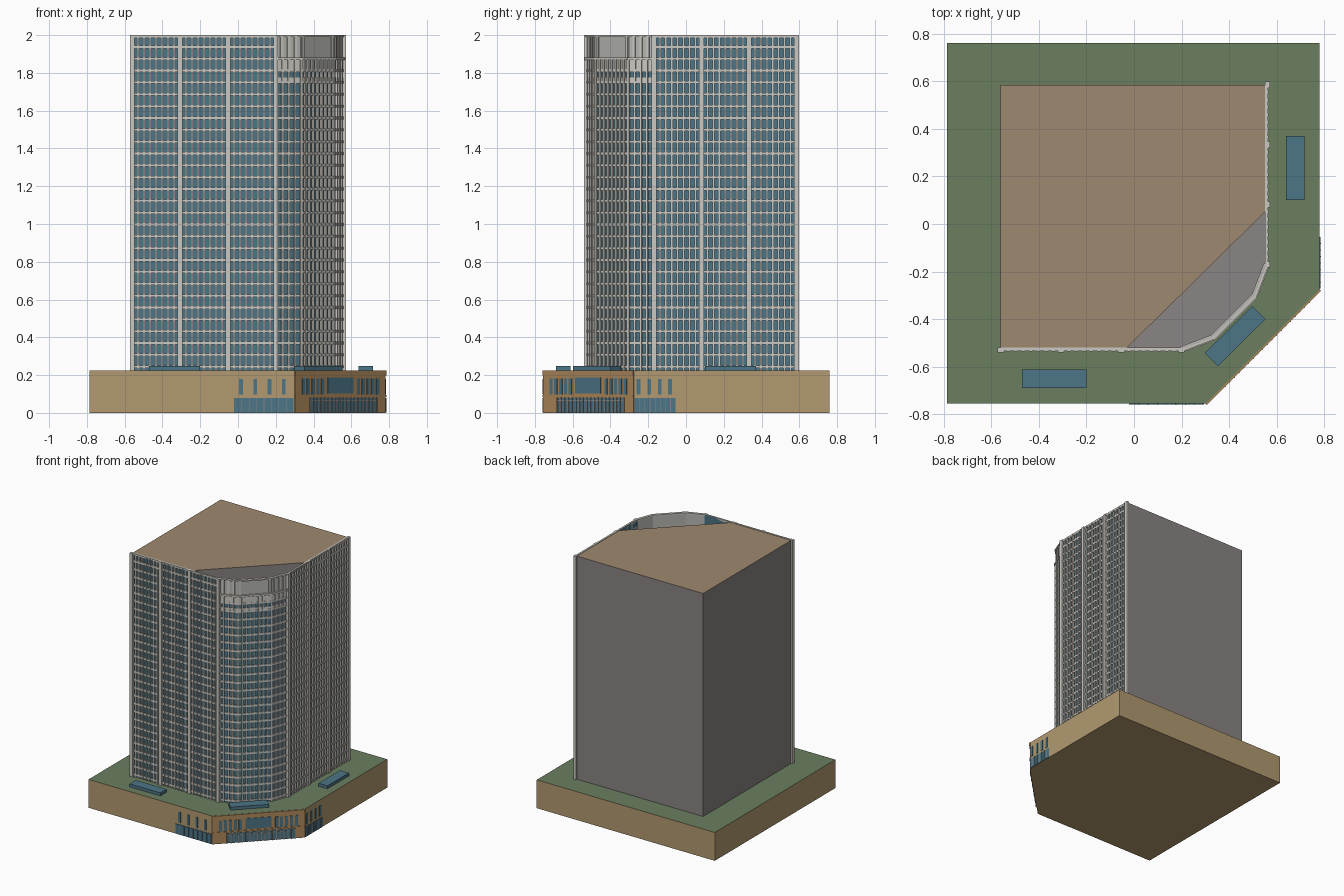
import bpy, bmesh
from mathutils import Vector

cube = bpy.data.objects.get("Cube")
if cube:
    bpy.data.objects.remove(cube, do_unlink=True)


def material(name, *rgb):
    linear = [((c / 255 + 0.055) / 1.055) ** 2.4 for c in rgb] + [1]
    m = bpy.data.materials.new(name)
    m.use_nodes = True
    m.diffuse_color = linear
    m.node_tree.nodes["Principled BSDF"].inputs["Base Color"].default_value = linear
    return m


TAN = material("podium tan", 178, 154, 112)
BROWN = material("entrance brown", 176, 138, 92)
GREEN = material("terrace green", 106, 126, 95)
GREY = material("wall grey", 138, 133, 131)
ROOF = material("roof tan", 158, 136, 111)
TRIM = material("pale trim", 203, 201, 194)
PANEL = material("crown panel grey", 182, 182, 178)
GLASS = material("blue glass", 76, 117, 134)


def finish(bm, name, *mats):
    bmesh.ops.recalc_face_normals(bm, faces=bm.faces)
    mesh = bpy.data.meshes.new(name)
    bm.to_mesh(mesh)
    bm.free()
    for m in mats:
        mesh.materials.append(m)
    obj = bpy.data.objects.new(name, mesh)
    bpy.context.collection.objects.link(obj)


def prism(name, outline, z0, z1, side, top):
    """Extrude an outline; upward faces get the top material."""
    bm = bmesh.new()
    base = bm.faces.new([bm.verts.new((x, y, z0)) for x, y in outline])
    new = bmesh.ops.extrude_face_region(bm, geom=[base])["geom"]
    for v in new:
        if isinstance(v, bmesh.types.BMVert):
            v.co.z = z1
    bmesh.ops.recalc_face_normals(bm, faces=bm.faces)
    for f in bm.faces:
        f.material_index = int(f.normal.z > 0.5)
    finish(bm, name, side, top)


class Wall:
    """Adds boxes in wall coordinates: u along, v outward, z up."""

    def __init__(self, p, q):
        self.p, self.q = Vector((*p, 0)), Vector((*q, 0))
        self.length = (self.q - self.p).length
        self.along = (self.q - self.p).normalized()
        self.out = Vector((self.along.y, -self.along.x, 0))

    def box(self, bm, u0, u1, v0, v1, z0, z1):
        vs = [bm.verts.new(self.p + self.along * u + self.out * v + Vector((0, 0, z)))
              for z in (z0, z1) for u, v in ((u0, v0), (u1, v0), (u1, v1), (u0, v1))]
        bm.faces.new(vs[:4])
        bm.faces.new(vs[4:])
        for i in range(4):
            j = (i + 1) % 4
            bm.faces.new((vs[i], vs[j], vs[j + 4], vs[i + 4]))


# Podium with planted terrace
DECK, CROWN, TOP = 0.225, 1.875, 2.0
prism("podium", [(-0.785, -0.755), (0.3, -0.755), (0.78, -0.275), (0.78, 0.76), (-0.785, 0.76)],
      0, DECK, TAN, GREEN)

# Tower core, with a recessed deck behind the rounded corner
path = [(-0.56, -0.52), (0.2, -0.52), (0.33, -0.47), (0.5, -0.3), (0.55, -0.17), (0.55, 0.585)]
back = (-0.56, 0.585)
prism("tower_core", path + [back], DECK, CROWN, GREY, GREY)
prism("tower_roof_block", [path[0], (-0.03, -0.52), (0.55, 0.05), path[-1], back],
      CROWN, TOP - 0.003, GREY, ROOF)

# Facades: glass sheets with piers, mullions and floor bands
FLOOR = 0.0627
walls = [Wall(a, b) for a, b in zip(path, path[1:])]
names = ["front", "corner_front", "corner_middle", "corner_side", "left"]
for wall, name, bays in zip(walls, names, (24, 4, 8, 4, 24)):
    corner = name.startswith("corner")
    L = wall.length
    glass_top = CROWN if corner else TOP - 0.004
    bm = bmesh.new()
    wall.box(bm, 0, L, 0, 0.004, DECK, glass_top)
    finish(bm, name + "_glass", GLASS)

    bm = bmesh.new()
    z = CROWN
    while z > DECK:
        wall.box(bm, 0, L, 0, 0.012, z - 0.007, z + 0.007)
        z -= FLOOR
    if not corner:
        for z in (CROWN + FLOOR, TOP - 0.008):
            wall.box(bm, 0, L, 0, 0.014, z - 0.008, z + 0.008)
    finish(bm, name + "_floor_bands", TRIM)

    bm = bmesh.new()
    for i in range(bays + 1):
        u = L * i / bays
        pier = not corner and i % 8 == 0
        half, depth = (0.013, 0.021) if pier else (0.0055, 0.016)
        wall.box(bm, u - half, u + half, 0, depth, DECK, TOP if pier else glass_top)
    finish(bm, name + "_mullions", TRIM)

    # Solid crown above the corner windows
    if corner:
        bm = bmesh.new()
        wall.box(bm, 0, L, -0.004, 0.006, CROWN, TOP)
        finish(bm, name + "_crown_panel", PANEL)
        bm = bmesh.new()
        wall.box(bm, 0, L, 0, 0.009, CROWN - FLOOR, CROWN)
        wall.box(bm, 0, L, 0, 0.009, CROWN - 2 * FLOOR, CROWN - 1.6 * FLOOR)
        wall.box(bm, -0.004, L + 0.004, -0.004, 0.02, CROWN - 0.008, CROWN + 0.006)
        wall.box(bm, -0.003, L + 0.003, -0.006, 0.016, TOP - 0.01, TOP)
        posts = (0.01, L - 0.01) if name == "corner_middle" else (0.03, L / 2, L - 0.03)
        for u in posts:
            wall.box(bm, u - 0.008, u + 0.008, 0, 0.012, CROWN, TOP)
        finish(bm, name + "_crown_trim", TRIM)

# Terrace skylights
skylights = {"front": ((-0.47, -0.65), (-0.2, -0.65)),
             "corner": ((0.325, -0.57), (0.525, -0.372)),
             "left": ((0.677, 0.1), (0.677, 0.37))}
for name, (a, b) in skylights.items():
    wall = Wall(a, b)
    bm = bmesh.new()
    wall.box(bm, 0, wall.length, -0.039, 0.039, DECK, DECK + 0.024)
    finish(bm, name + "_skylight", GLASS)

# Podium side glazing: shop windows below, narrow windows above
sides = {"front": (Wall((-0.02, -0.755), (0.295, -0.755)), (0.036, 0.111, 0.187, 0.262)),
         "left": (Wall((0.78, -0.272), (0.78, -0.055)), (0.02, 0.078, 0.133, 0.188))}
for name, (wall, centres) in sides.items():
    bm = bmesh.new()
    wall.box(bm, 0, wall.length, 0, 0.004, 0.002, 0.08)
    for u in centres:
        wall.box(bm, u - 0.01, u + 0.01, 0, 0.004, 0.097, 0.18)
    finish(bm, name + "_podium_windows", GLASS)
    bm = bmesh.new()
    for i in range(1, 8):
        u = wall.length * i / 8
        wall.box(bm, u - 0.0015, u + 0.0015, 0, 0.006, 0.002, 0.08)
    finish(bm, name + "_shop_mullions", GREY)

# Angled entrance: cladding, cornice, windows and doors
entry = Wall((0.3, -0.755), (0.78, -0.275))
L = entry.length
bm = bmesh.new()
entry.box(bm, 0, L, 0, 0.003, 0, DECK - 0.001)
entry.box(bm, 0, L, 0, 0.008, 0.197, DECK - 0.001)
entry.box(bm, 0, L, 0, 0.007, 0.084, 0.094)
finish(bm, "entrance_cladding", BROWN)

bm = bmesh.new()
entry.box(bm, L / 2 - 0.095, L / 2 + 0.095, 0, 0.006, 0.103, 0.187)
for i in range(5):
    for u in (0.062 + 0.036 * i, L - 0.062 - 0.036 * i):
        entry.box(bm, u - 0.011, u + 0.011, 0, 0.006, 0.098, 0.182)
entry.box(bm, 0.11, L - 0.07, 0, 0.005, 0.002, 0.08)
finish(bm, "entrance_windows", GLASS)

bm = bmesh.new()
for i in range(19):
    u = 0.11 + (L - 0.18) * i / 18
    entry.box(bm, u - 0.003, u + 0.003, 0, 0.009, 0, 0.082)
entry.box(bm, 0.11, L - 0.07, 0, 0.008, 0.062, 0.067)
finish(bm, "entrance_mullions", GREY)
